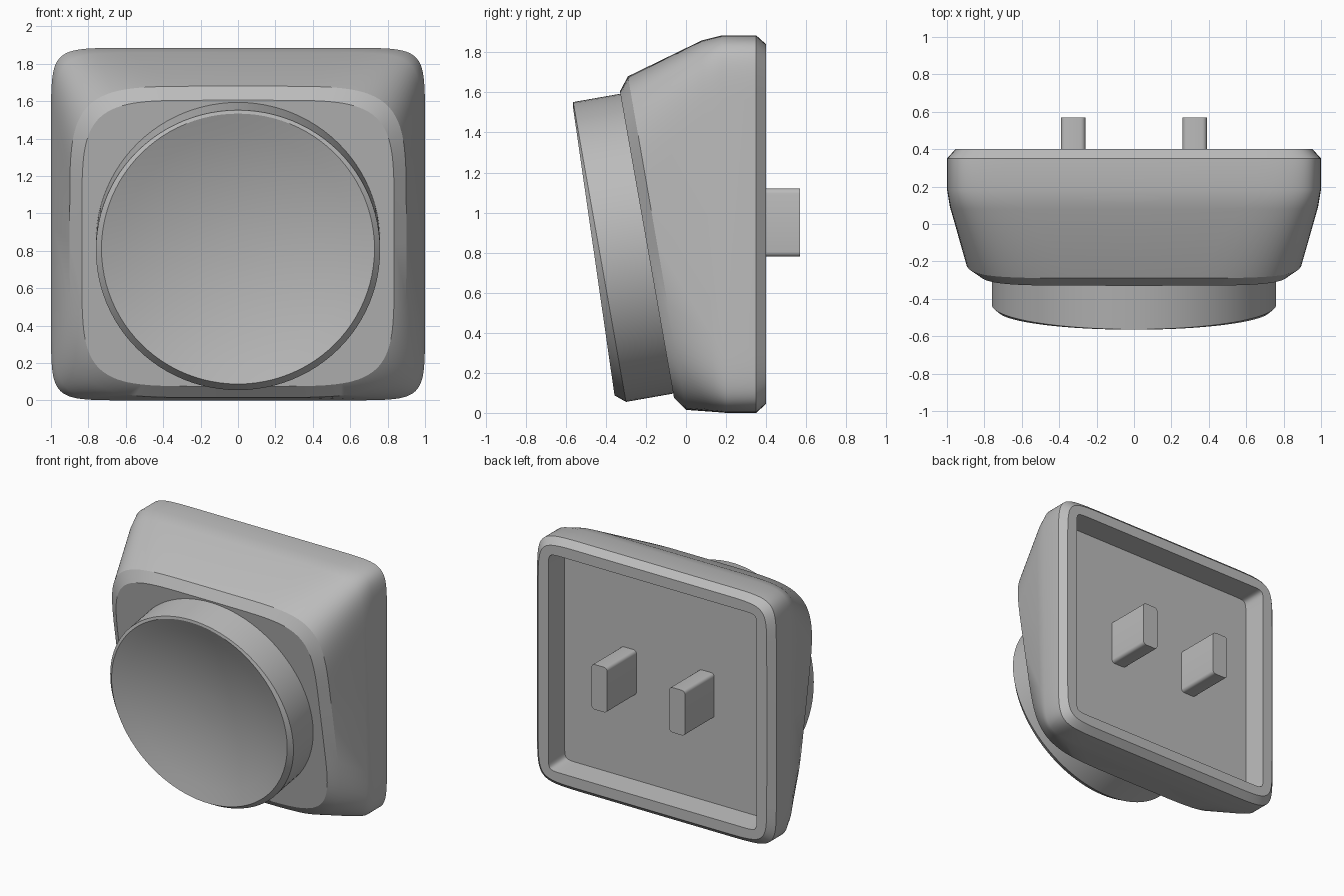
import bpy, bmesh, math
from mathutils import Vector

cube = bpy.data.objects.get("Cube")
if cube:
    bpy.data.objects.remove(cube, do_unlink=True)

SIDES = 96
grey = bpy.data.materials.new("plain grey")
grey.use_nodes = True
COLOR = (0.5, 0.5, 0.5, 1)
grey.diffuse_color = COLOR
grey.node_tree.nodes["Principled BSDF"].inputs["Base Color"].default_value = COLOR


def finish(name, bm, angle=30):
    """Turn a bmesh into a shaded object."""
    bmesh.ops.recalc_face_normals(bm, faces=bm.faces)
    mesh = bpy.data.meshes.new(name)
    bm.to_mesh(mesh)
    bm.free()
    mesh.materials.append(grey)
    obj = bpy.data.objects.new(name, mesh)
    bpy.context.collection.objects.link(obj)
    bpy.ops.object.select_all(action='DESELECT')
    obj.select_set(True)
    bpy.context.view_layer.objects.active = obj
    bpy.ops.object.shade_smooth_by_angle(angle=math.radians(angle))
    return obj


def loft(name, rings, angle=30):
    """Skin a list of point rings and cap both ends."""
    bm = bmesh.new()
    loops = [[bm.verts.new(p) for p in ring] for ring in rings]
    for a, b in zip(loops, loops[1:]):
        for i in range(SIDES):
            j = (i + 1) % SIDES
            bm.faces.new((a[i], a[j], b[j], b[i]))
    bm.faces.new(loops[0])
    bm.faces.new(loops[-1])
    return finish(name, bm, angle)


def angles():
    return [2 * math.pi * i / SIDES for i in range(SIDES)]


def section(half_x, z0, z1, y0, y1, power):
    """Soft square outline whose depth runs from y0 at the bottom to y1 at the top."""
    def soft(v):
        return math.copysign(abs(v) ** (2 / power), v) if abs(v) > 1e-6 else 0
    ring = []
    for t in angles():
        h = (soft(math.sin(t)) + 1) / 2
        ring.append(Vector((half_x * soft(math.cos(t)), y0 + (y1 - y0) * h, z0 + (z1 - z0) * h)))
    return ring


# Housing: recessed back, chamfered rim, tapering to a tilted front face
loft("housing", [
    section(0.86, 0.14, 1.75, 0.22, 0.22, 40),
    section(0.87, 0.125, 1.76, 0.40, 0.40, 40),
    section(0.955, 0.045, 1.84, 0.40, 0.40, 14),
    section(1.0, 0.0, 1.885, 0.35, 0.35, 13),
    section(1.0, 0.0, 1.885, 0.20, 0.18, 13),
    section(0.985, 0.005, 1.86, 0.14, 0.08, 10),
    section(0.90, 0.015, 1.68, 0.0, -0.29, 5.5),
    section(0.835, 0.075, 1.605, -0.06, -0.33, 5.5),
])

# Knob: tilted drum with an uneven bevel and a dished front
TILT = math.radians(10)
BASE = Vector((0, -0.195, 0.845))
AXIS = Vector((0, -math.cos(TILT), -math.sin(TILT)))
UP = Vector((0, -math.sin(TILT), math.cos(TILT)))


def knob_ring(radius, depth, skew=0, lift=0):
    return [BASE + Vector((radius * math.cos(t), 0, 0))
            + UP * (radius * math.sin(t) + lift)
            + AXIS * (depth - skew * math.sin(t)) for t in angles()]


rings = [knob_ring(0.76, -0.05), knob_ring(0.76, 0.24)]
for f in (1, 0.85, 0.7, 0.55, 0.4, 0.25, 0.1):
    rings.append(knob_ring(0.73 * f, 0.268 - 0.12 * (1 - f * f), 0.023 * f, 0.012))
loft("knob", rings, 25)

# Two mounting prongs on the back, rounded along their length
for side, label in ((1, "left"), (-1, "right")):
    bm = bmesh.new()
    bmesh.ops.create_cube(bm, size=1)
    bmesh.ops.scale(bm, vec=(0.13, 0.36, 0.34), verts=bm.verts)
    bmesh.ops.translate(bm, vec=(0.325 * side, 0.39, 0.95), verts=bm.verts)
    long_edges = [e for e in bm.edges if abs(e.verts[0].co.y - e.verts[1].co.y) > 0.1]
    bmesh.ops.bevel(bm, geom=long_edges, offset=0.025, segments=4, profile=0.5, affect='EDGES')
    finish(label + "_prong", bm)
